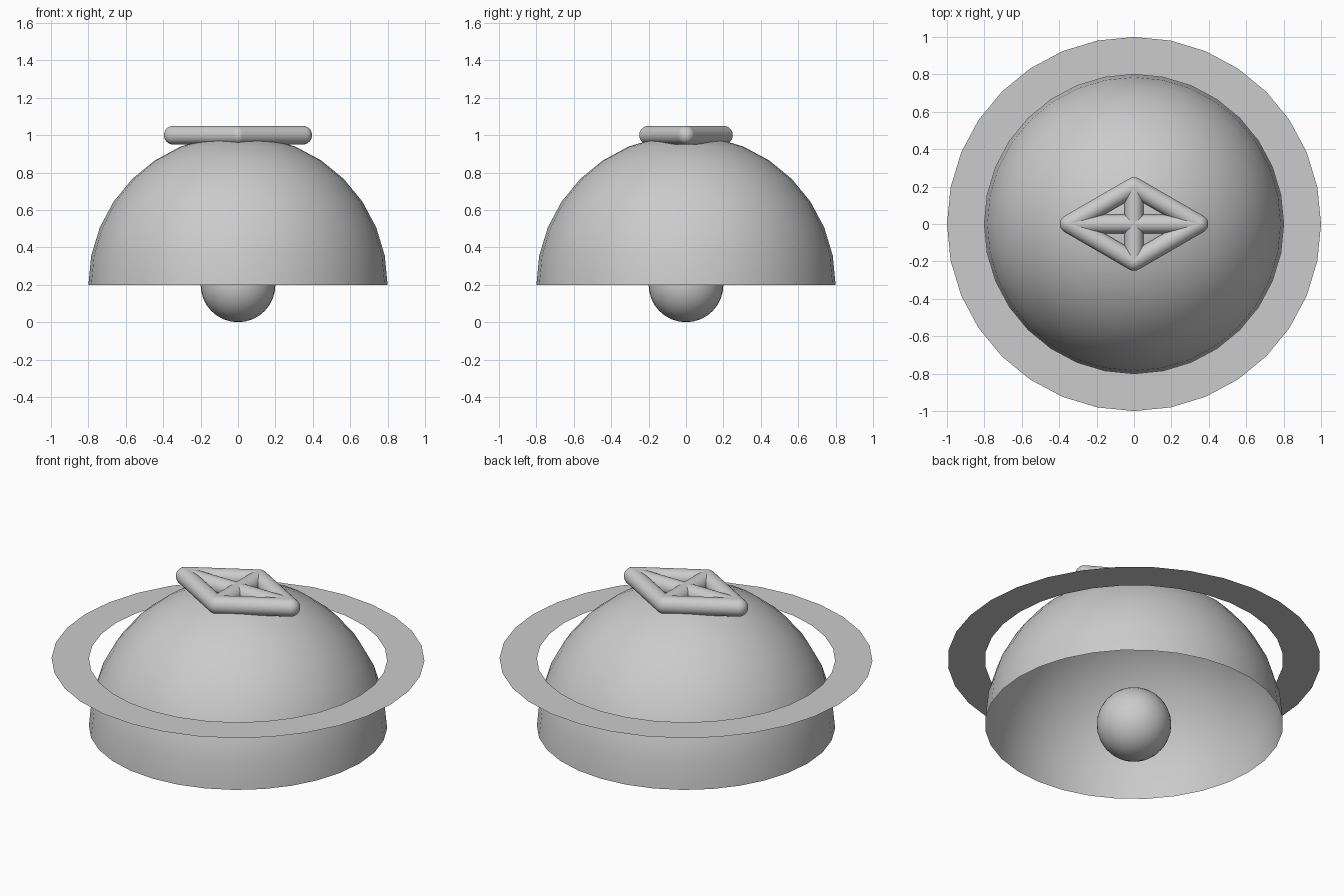
import bpy, bmesh, math
from mathutils import Vector, Matrix

if "Cube" in bpy.data.objects:
    bpy.data.objects.remove(bpy.data.objects["Cube"])

SEG = 32


def finish(name, bm, smooth=True):
    mesh = bpy.data.meshes.new(name)
    bm.to_mesh(mesh)
    bm.free()
    for p in mesh.polygons:
        p.use_smooth = smooth
    obj = bpy.data.objects.new(name, mesh)
    bpy.context.collection.objects.link(obj)
    return obj


def sphere(name, radius, centre, seg=SEG, rings=16):
    bm = bmesh.new()
    bmesh.ops.create_uvsphere(bm, u_segments=seg, v_segments=rings, radius=radius,
                              matrix=Matrix.Translation(centre))
    return finish(name, bm)


def rod(name, a, b, radius):
    a, b = Vector(a), Vector(b)
    d = b - a
    bm = bmesh.new()
    bmesh.ops.create_cone(bm, cap_ends=False, segments=SEG, radius1=radius, radius2=radius,
                          depth=d.length,
                          matrix=Matrix.Translation((a + b) / 2) @ d.to_track_quat('Z', 'Y').to_matrix().to_4x4())
    return finish(name, bm)


# Open dome: upper half of a sphere
bm = bmesh.new()
bmesh.ops.create_uvsphere(bm, u_segments=SEG, v_segments=16, radius=0.8)
bmesh.ops.delete(bm, geom=[v for v in bm.verts if v.co.z < -0.001], context='VERTS')
bmesh.ops.translate(bm, verts=bm.verts, vec=(0, 0, 0.2))
finish("dome", bm)

# Ball hanging in the dome's mouth
sphere("ball", 0.2, (0, 0, 0.2))

# Flat paper-thin ring around the dome
bm = bmesh.new()
loops = []
for r in (0.8, 1.0):
    loops.append([bm.verts.new((r * math.cos(2 * math.pi * i / SEG),
                                r * math.sin(2 * math.pi * i / SEG), 0.6)) for i in range(SEG)])
inner, outer = loops
for i in range(SEG):
    j = (i + 1) % SEG
    bm.faces.new((inner[i], outer[i], outer[j], inner[j]))
finish("flat_ring", bm, smooth=False)

# Diamond frame with crossed bars on top
R = 0.05
tips = [(0.346, 0, 1), (0, 0.2, 1), (-0.346, 0, 1), (0, -0.2, 1)]
for i, tip in enumerate(tips):
    rod(f"frame_side_{i + 1}", tip, tips[(i + 1) % 4], R)
    sphere(f"frame_corner_{i + 1}", R, tip)
rod("long_crossbar", tips[0], tips[2], R)
rod("short_crossbar", tips[1], tips[3], R)
